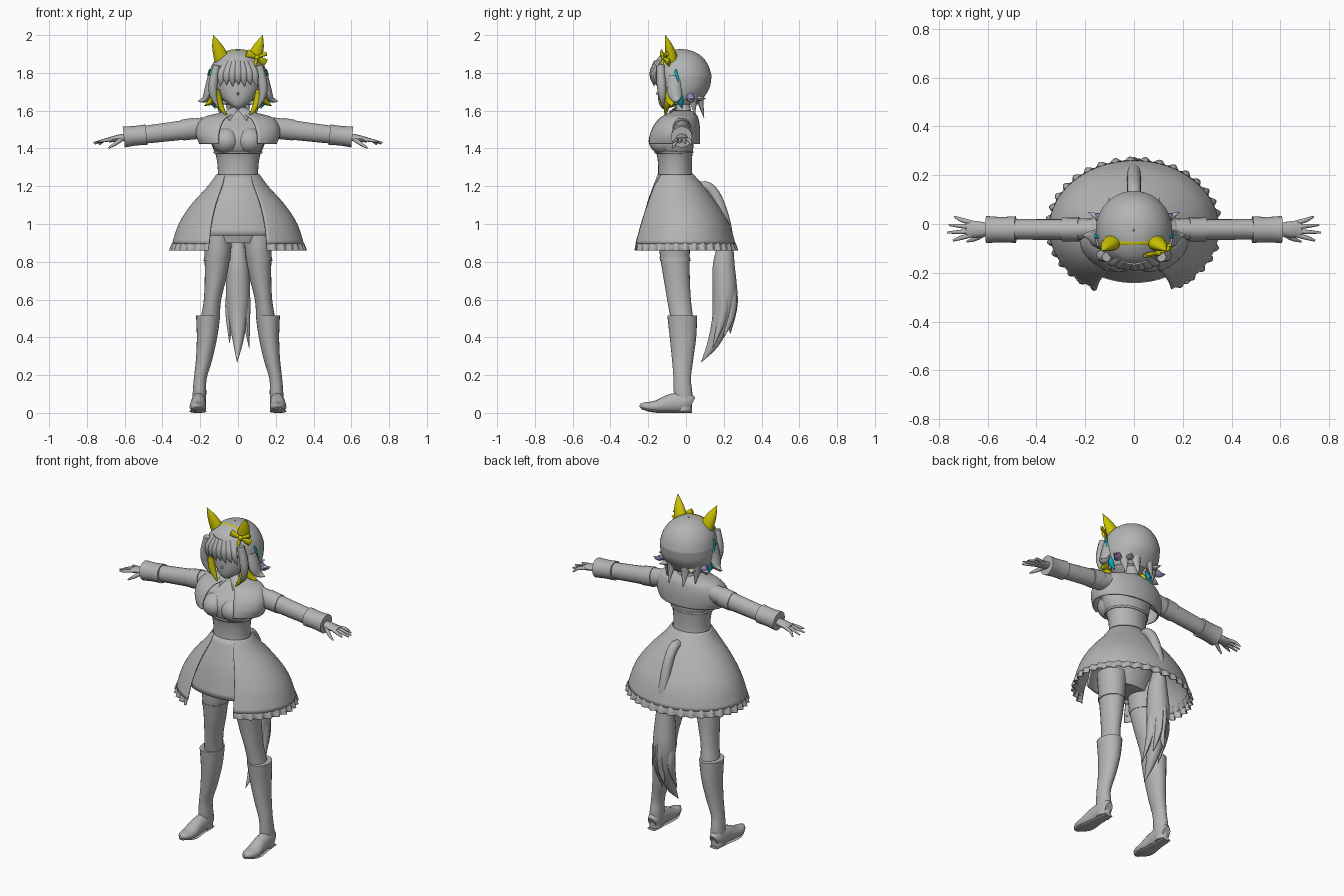
import bpy, bmesh, math
from mathutils import Vector


def material(name, rgb):
    m = bpy.data.materials.new(name)
    m.diffuse_color = (*rgb, 1)
    return m


GREY = material("grey", (0.45, 0.46, 0.46))
YELLOW = material("yellow", (0.6, 0.56, 0.0))
TEAL = material("teal", (0.0, 0.42, 0.5))
PURPLE = material("purple", (0.3, 0.2, 0.45))


def spline(pts, steps):
    """Smooth curve through points of any dimension."""
    out = []
    for i in range(len(pts) - 1):
        p0, p1, p2, p3 = pts[max(i - 1, 0)], pts[i], pts[i + 1], pts[min(i + 2, len(pts) - 1)]
        for k in range(steps):
            t = k / steps
            out.append([0.5 * (2 * b + (c - a) * t + (2 * a - 5 * b + 4 * c - d) * t * t
                               + (3 * b - a - 3 * c + d) * t ** 3)
                        for a, b, c, d in zip(p0, p1, p2, p3)])
    out.append(list(pts[-1]))
    return out


def finish(name, bm, mat, thick=0, angle=50):
    bmesh.ops.remove_doubles(bm, verts=bm.verts, dist=0.0002)
    bmesh.ops.recalc_face_normals(bm, faces=bm.faces)
    me = bpy.data.meshes.new(name)
    bm.to_mesh(me)
    bm.free()
    me.materials.append(mat)
    ob = bpy.data.objects.new(name, me)
    bpy.context.collection.objects.link(ob)
    bpy.ops.object.select_all(action='DESELECT')
    ob.select_set(True)
    bpy.context.view_layer.objects.active = ob
    bpy.ops.object.shade_smooth_by_angle(angle=math.radians(angle))
    if thick:
        mod = ob.modifiers.new("thickness", 'SOLIDIFY')
        mod.thickness = thick
        mod.offset = 0
    return ob


def tube(name, pts, mat=GREY, ref=(1, 0, 0), axis=None, n=16, steps=4, s=1):
    """Closed elliptical tube through (x, y, z, width, depth); width lies along ref."""
    path = spline([(p[0] * s, *p[1:]) for p in pts], steps)
    cs = [Vector(p[:3]) for p in path]
    bm = bmesh.new()
    rings = []
    for i, p in enumerate(path):
        t = Vector(axis) if axis else (cs[min(i + 1, len(cs) - 1)] - cs[max(i - 1, 0)]).normalized()
        side = Vector(ref)
        side = (side - t * side.dot(t)).normalized()
        up = t.cross(side)
        w, d = max(p[3], 0.001), max(p[4], 0.001)
        rings.append([bm.verts.new(cs[i] + side * w * math.cos(a) + up * d * math.sin(a))
                      for a in (2 * math.pi * k / n for k in range(n))])
    for r, q in zip(rings, rings[1:]):
        for k in range(n):
            bm.faces.new((r[k], r[(k + 1) % n], q[(k + 1) % n], q[k]))
    bm.faces.new(rings[0])
    bm.faces.new(rings[-1])
    return finish(name, bm, mat)


def shell(name, rings, mat=GREY, n=64, steps=4, thick=0.008, inside=False, waves=0, amp=0):
    """Open cloth from rings (z, x radius, front y, back y, front gap in degrees)."""
    bm = bmesh.new()
    path = spline(rings, steps)
    rows = []
    for j, (z, rx, yf, yb, gap) in enumerate(path):
        g = math.radians(max(gap, 0))
        lo, hi = (-g, g) if inside else (g, 2 * math.pi - g)
        row = []
        for k in range(n + 1):
            a = lo + (hi - lo) * k / n
            f = 1 + amp * j / (len(path) - 1) * math.sin(waves * a)
            row.append(bm.verts.new((rx * f * math.sin(a),
                                     (yf + yb) / 2 - (yb - yf) / 2 * f * math.cos(a), z)))
        rows.append(row)
    for r, q in zip(rows, rows[1:]):
        for k in range(n):
            bm.faces.new((r[k], r[k + 1], q[k + 1], q[k]))
    return finish(name, bm, mat, thick)


def ball(name, c, r, mat=GREY):
    bm = bmesh.new()
    bmesh.ops.create_uvsphere(bm, u_segments=20, v_segments=12, radius=1)
    for v in bm.verts:
        v.co = Vector((c[i] + v.co[i] * r[i] for i in range(3)))
    return finish(name, bm, mat)


Z = (0, 0, 1)
# Body with neck
tube("torso", [(0, -.06, .9, .13, .08), (0, -.06, 1, .16, .105), (0, -.06, 1.1, .15, .105),
               (0, -.057, 1.2, .122, .1), (0, -.057, 1.27, .107, .09), (0, -.06, 1.36, .116, .093),
               (0, -.068, 1.42, .14, .108), (0, -.065, 1.48, .15, .103), (0, -.035, 1.54, .16, .07),
               (0, -.02, 1.57, .11, .05), (0, -.015, 1.6, .045, .042), (0, -.025, 1.66, .04, .04)],
     axis=Z, n=32)
shell("underbust_seam", [(1.385, .126, -.165, .035, 0), (1.375, .124, -.162, .035, 0)], steps=1)

# Skirt with open front, centre panel and ruffled hem
shell("skirt", [(1.26, .112, -.15, .037, 38), (1.2, .155, -.187, .09, 33), (1.1, .245, -.228, .165, 29),
                (1, .31, -.262, .225, 27), (.895, .345, -.292, .258, 26)], n=96)
shell("skirt_panel", [(1.26, .109, -.147, .03, 45), (1.1, .235, -.205, .14, 40),
                      (.94, .29, -.238, .2, 36)], n=32, inside=True)
shell("skirt_ruffle", [(.925, .33, -.28, .245, 27), (.89, .346, -.29, .26, 26),
                       (.86, .352, -.295, .266, 26)], n=260, thick=.005, waves=36, amp=.03)

# Wide shoulder collar
shell("shoulder_collar", [(1.595, .055, -.07, .035, 12), (1.578, .12, -.105, .05, 18),
                          (1.56, .18, -.14, .06, 22), (1.52, .212, -.178, .068, 25),
                          (1.47, .217, -.203, .07, 28), (1.425, .2, -.212, .068, 31)], thick=.01)

for s, side in ((1, "left"), (-1, "right")):
    ball(side + "_bust", (s * .063, -.118, 1.44), (.075, .08, .07))
    tube(side + "_shirt_collar", [(.015, -.06, 1.61, .02, .006), (.04, -.085, 1.59, .026, .006),
                                  (.045, -.115, 1.55, .002, .003)], s=s, n=8)
    # Legs and boots
    tube(side + "_leg", [(.108, -.06, .97, .08, .085), (.108, -.06, .85, .07, .08),
                         (.118, -.05, .72, .058, .07), (.135, -.037, .6, .046, .063),
                         (.147, -.022, .5, .05, .06)], axis=Z, s=s, n=24)
    tube(side + "_garter", [(.109, -.059, .825, .071, .081), (.112, -.057, .805, .07, .08)],
         axis=Z, s=s, n=24, steps=1)
    tube(side + "_boot_shaft", [(.158, -.02, .515, .064, .079), (.164, -.016, .4, .054, .07),
                                (.18, -.018, .28, .043, .056), (.2, -.02, .18, .034, .046),
                                (.204, -.015, .1, .036, .049), (.207, -.01, .01, .036, .04)],
         axis=Z, s=s, n=24)
    tube(side + "_boot_foot", [(.206, .03, .045, .024, .038), (.207, 0, .055, .037, .054),
                               (.21, -.08, .05, .039, .05), (.213, -.16, .033, .044, .032),
                               (.213, -.215, .035, .032, .022), (.213, -.245, .04, .008, .008)], s=s)
    tube(side + "_boot_sole", [(.207, .032, .007, .028, .007), (.21, -.06, .007, .034, .007),
                               (.213, -.16, .009, .045, .008), (.213, -.235, .025, .018, .007)], s=s)
    # Sleeves, bands and cuffs
    Y = (0, 1, 0)
    tube(side + "_sleeve", [(.13, -.02, 1.525, .045, .045), (.22, -.022, 1.507, .044, .053),
                            (.35, -.022, 1.49, .043, .05), (.5, -.022, 1.472, .042, .047)], ref=Y, s=s)
    tube(side + "_sleeve_band", [(.225, -.022, 1.506, .05, .057), (.295, -.022, 1.497, .049, .055)],
         ref=Y, s=s, steps=1)
    tube(side + "_cuff", [(.485, -.023, 1.473, .055, .054), (.545, -.023, 1.467, .052, .052),
                          (.605, -.023, 1.461, .056, .056)], ref=Y, s=s)
    # Hands
    tube(side + "_palm", [(.59, -.022, 1.46, .024, .02), (.63, -.022, 1.455, .032, .018),
                          (.685, -.02, 1.445, .036, .014)], ref=Y, s=s, n=12)
    for i, (y, tip, x) in enumerate(((-.046, -.068, .742), (-.03, -.035, .765),
                                     (-.012, -.004, .758), (.006, .03, .735))):
        tube(f"{side}_finger_{i}", [(.67, y, 1.448, .01, .01), (.71, (y + tip) / 2, 1.442, .009, .009),
                                    (x, tip, 1.435 - .005 * i, .004, .004)], ref=Y, s=s, n=8)
    tube(side + "_thumb", [(.615, -.04, 1.45, .012, .012), (.65, -.06, 1.425, .01, .01),
                           (.685, -.072, 1.402, .004, .004)], ref=Y, s=s, n=8)
    # Pointed ears
    tube(side + "_ear", [(.085, -.07, 1.845, .034, .028), (.092, -.078, 1.89, .038, .03),
                         (.112, -.092, 1.945, .026, .02), (.131, -.11, 2.0, .001, .001)], YELLOW, s=s)
    # Side locks of hair
    tube(side + "_front_lock", [(.112, -.135, 1.84, .02, .02), (.132, -.13, 1.74, .024, .025),
                                (.128, -.125, 1.67, .018, .018), (.1, -.12, 1.61, .001, .001)], s=s, n=8)
    tube(side + "_flip_lock", [(.13, -.06, 1.78, .03, .04), (.15, -.06, 1.7, .03, .04),
                               (.175, -.05, 1.66, .018, .025), (.213, -.045, 1.65, .001, .001)], s=s, n=8)
    tube(side + "_yellow_lock", [(.118, -.1, 1.71, .022, .028), (.108, -.1, 1.65, .026, .025),
                                 (.085, -.105, 1.61, .014, .014), (.058, -.11, 1.57, .001, .001)],
         YELLOW, s=s, n=8)
    tube(side + "_yellow_flip", [(.125, -.085, 1.69, .02, .025), (.14, -.08, 1.65, .018, .025),
                                 (.18, -.075, 1.625, .001, .001)], YELLOW, s=s, n=8)
    tube(side + "_teal_lock", [(.13, -.03, 1.7, .02, .02), (.135, -.03, 1.65, .016, .016),
                               (.12, -.02, 1.61, .001, .001)], TEAL, s=s, n=8)
    tube(side + "_teal_streak", [(.148, -.055, 1.82, .004, .004), (.157, -.05, 1.79, .005, .008),
                                 (.158, -.035, 1.74, .003, .002)], TEAL, s=s, n=8)
    tube(side + "_purple_lock", [(.13, .02, 1.68, .02, .02), (.15, .03, 1.66, .015, .02),
                                 (.178, .045, 1.655, .001, .001)], PURPLE, s=s, n=8)
    # Flipped and hanging tips at the back
    for i, (deg, out, z) in enumerate(((70, .2, 1.665), (40, .165, 1.665), (55, .115, 1.575),
                                       (22, .125, 1.56))):
        a = math.radians(deg)
        dx, dy = math.sin(a), math.cos(a)
        tube(f"{side}_back_tip_{i}", [(dx * .115, -.02 + dy * .105, 1.73, .03, .03),
                                      (dx * .125, -.02 + dy * .1, 1.67, .028, .02),
                                      (dx * out, -.02 + dy * out, z, .001, .001)],
             ref=(s * dy, -dx, 0), s=s, n=8)

# Head and hair cap
tube("head", [(0, -.11, 1.612, .012, .015), (0, -.09, 1.63, .045, .05), (0, -.07, 1.665, .085, .078),
              (0, -.055, 1.72, .112, .095), (0, -.045, 1.79, .118, .1), (0, -.04, 1.86, .09, .08),
              (0, -.04, 1.89, .03, .03)], axis=Z, n=24)
ball("nose", (0, -.15, 1.69), (.006, .01, .008))
shell("hair_cap", [(1.922, .003, -.03, -.024, 0), (1.915, .05, -.085, .025, 0), (1.885, .1, -.138, .08, 0),
                   (1.84, .135, -.168, .113, 0), (1.79, .15, -.18, .13, 0), (1.77, .152, -.178, .13, 45),
                   (1.72, .15, -.17, .12, 52), (1.67, .14, -.155, .09, 60),
                   (1.635, .12, -.14, .068, 68)], n=48)
for i in range(7):
    x = (i - 3) * .03
    y = -.182 + 2.2 * x * x
    tube(f"bang_{i}", [(x * .6, y + .025, 1.86, .018, .012), (x * .9, y + .005, 1.81, .022, .014),
                       (x, y + .004, 1.77, .018, .011),
                       (x * 1.08 + .004, y + .012, 1.728 + .008 * (i % 2), .001, .001)], n=8)

# Hair band and bow
tube("hair_band", [(x, -.075, z, .012, .006) for x, z in
                   ((-.1, 1.878), (-.05, 1.908), (0, 1.916), (.05, 1.908), (.1, 1.878))],
     YELLOW, ref=(0, 1, 0), n=8)
ball("bow_knot", (.1, -.118, 1.882), (.014, .014, .014), YELLOW)
for i, (dx, dy, dz) in enumerate(((-.055, -.012, .022), (.045, .03, -.03), (-.012, -.012, -.05),
                                  (.05, .02, .02))):
    w = .022 if i < 2 else .012
    tube(f"bow_loop_{i}", [(.1, -.118, 1.882, .006, .006),
                           (.1 + dx * .6, -.118 + dy * .6, 1.882 + dz * .6, w * .8, .01),
                           (.1 + dx, -.118 + dy, 1.882 + dz, w, .008)], YELLOW,
         ref=(.4, 0, 1) if abs(dx) > .03 else (1, 0, 0), n=10)

# Tail: thin root over the skirt, full brush below
tube("tail_root", [(0, .03, 1.18, .024, .024), (0, .1, 1.2, .027, .027), (0, .15, 1.16, .028, .028),
                   (0, .19, 1.07, .028, .028), (0, .215, .96, .03, .03), (0, .205, .84, .04, .045)])
tube("tail_brush", [(0, .21, .9, .035, .04), (0, .2, .78, .056, .058), (0, .205, .64, .064, .064),
                    (0, .19, .5, .05, .052), (0, .145, .37, .026, .032), (-.005, .08, .268, .001, .001)])
for i, (x, y, tx, ty, tz) in enumerate(((-.04, .2, -.045, .15, .37), (.04, .19, .06, .14, .34),
                                        (0, .235, -.02, .235, .42), (.02, .23, .03, .2, .4))):
    tube(f"tail_strand_{i}", [(x * .6, y, .74, .02, .025), (x, y + .01, .6, .026, .03),
                              (x * 1.1, y, .5, .02, .024), (tx, ty, tz, .001, .001)], n=8)
